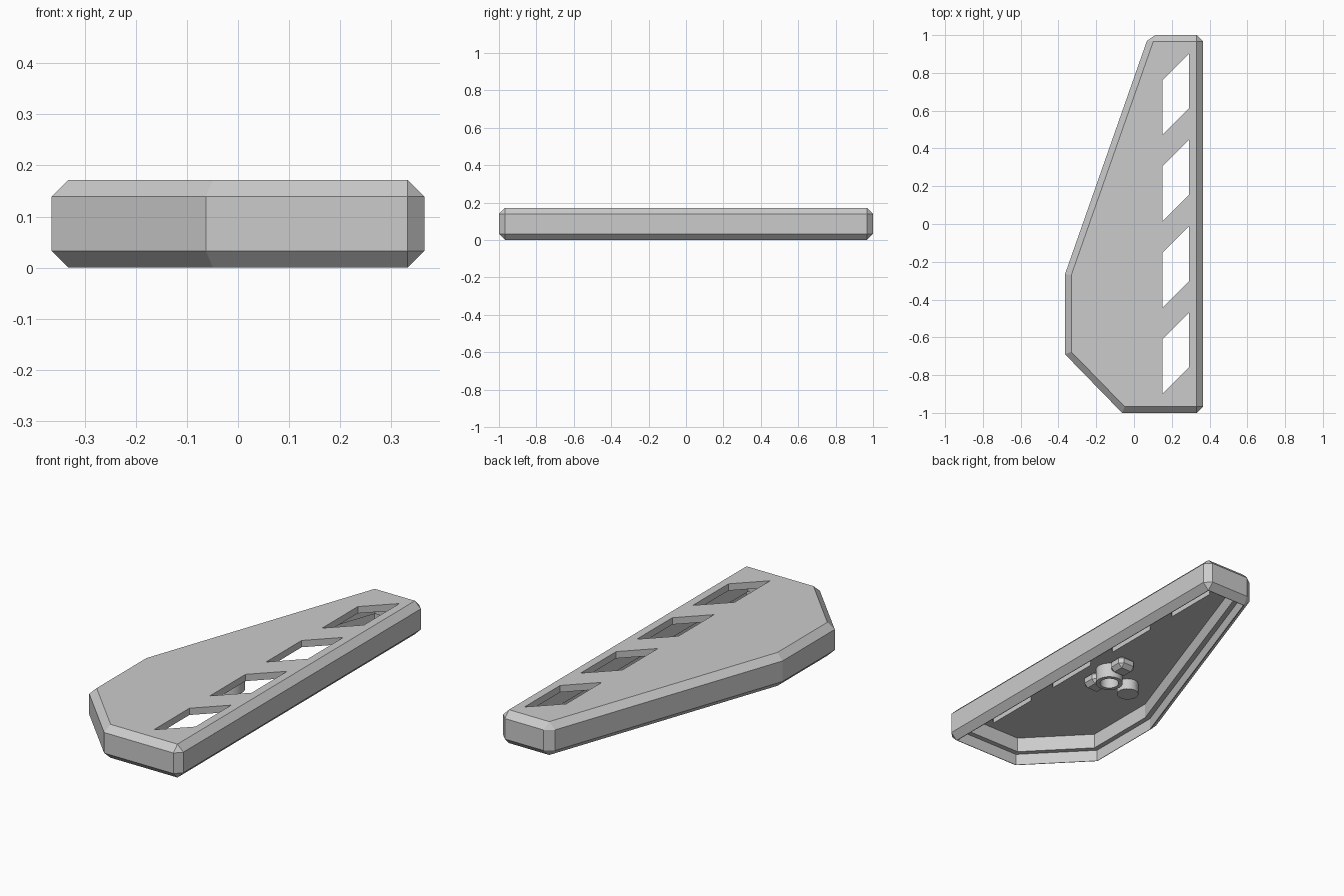
import bpy, bmesh, math
from mathutils import Vector, geometry

old = bpy.data.objects.get("Cube")
if old:
    bpy.data.objects.remove(old)

grey = bpy.data.materials.new("light grey")
grey.use_nodes = True
grey.diffuse_color = (0.6, 0.6, 0.6, 1)
grey.node_tree.nodes["Principled BSDF"].inputs["Base Color"].default_value = grey.diffuse_color

OUTLINE = [(0.365, -1), (0.365, 1), (0.079, 1), (-0.365, -0.265), (-0.365, -0.69), (-0.063, -1)]
CHAMFER = 0.033
CEILING = 0.137
TOP = 0.172


def inset(points, d):
    """Move every side of a counter-clockwise convex outline inwards by d."""
    lines = []
    for i, p in enumerate(points):
        a, b = Vector(p), Vector(points[(i + 1) % len(points)])
        side = (b - a).normalized()
        shift = Vector((-side.y, side.x)) * d
        lines.append((a + shift, b + shift))
    result = []
    for i, (c, e) in enumerate(lines):
        a, b = lines[i - 1]
        u, v, w = b - a, e - c, c - a
        t = (w.x * v.y - w.y * v.x) / (u.x * v.y - u.y * v.x)
        result.append(a + u * t)
    return result


def prism(name, points, z0, z1, chamfer=0):
    bm = bmesh.new()
    face = bm.faces.new([bm.verts.new((p[0], p[1], z0)) for p in points])
    up = bmesh.ops.extrude_face_region(bm, geom=[face])["geom"]
    bmesh.ops.translate(bm, vec=(0, 0, z1 - z0), verts=[g for g in up if isinstance(g, bmesh.types.BMVert)])
    bmesh.ops.recalc_face_normals(bm, faces=bm.faces)
    if chamfer:
        sharp = [e for e in bm.edges if e.calc_face_angle() > math.radians(60)]
        bmesh.ops.bevel(bm, geom=sharp, offset=chamfer, segments=1, affect='EDGES', profile=0.5)
    mesh = bpy.data.meshes.new(name)
    bm.to_mesh(mesh)
    bm.free()
    obj = bpy.data.objects.new(name, mesh)
    mesh.materials.append(grey)
    bpy.context.collection.objects.link(obj)
    return obj


def cut(target, cutter):
    cutter.hide_render = True
    mod = target.modifiers.new("cut", 'BOOLEAN')
    mod.operation = 'DIFFERENCE'
    mod.solver = 'EXACT'
    mod.object = cutter
    bpy.context.view_layer.objects.active = target
    bpy.ops.object.modifier_apply(modifier=mod.name)
    bpy.data.objects.remove(cutter)


def circle(x, y, r, n=32):
    return [(x + r * math.cos(math.tau * i / n), y + r * math.sin(math.tau * i / n)) for i in range(n)]


# Chamfered shell, hollowed from below with a stepped ledge
shell = prism("shell", OUTLINE, 0, TOP, CHAMFER)
cut(shell, prism("lower_cavity", inset(OUTLINE, 0.036), -0.1, 0.06))
cut(shell, prism("upper_cavity", inset(OUTLINE, 0.062), -0.05, CEILING))

# Four slanted slots along the straight side
for i in range(4):
    y = -0.9 + i * 0.457
    slot = [(0.15, y), (0.29, y + 0.14), (0.29, y + 0.43), (0.15, y + 0.29)]
    cut(shell, prism("slot_cutter", slot, 0.1, 0.3))

# Mount under the top plate: hollow boss between two blocks, plus a pin
BX, BY = 0.05, -0.13
boss = prism("mount_boss", circle(BX, BY, 0.066), 0.06, CEILING + 0.01)
cut(boss, prism("boss_hole", circle(BX, BY, 0.046), 0, CEILING))
for name, s in (("front_mount_block", -1), ("back_mount_block", 1)):
    y0, y1 = sorted((BY + s * 0.055, BY + s * 0.15))
    block = [(BX - 0.05, y0), (BX + 0.05, y0), (BX + 0.05, y1), (BX - 0.05, y1)]
    prism(name, block, 0.08, CEILING + 0.01, 0.02)
pin = prism("mount_pin", circle(-0.11, -0.18, 0.053), 0.08, CEILING + 0.01)

# Smooth round sides, crisp edges
for obj in (boss, pin):
    bpy.ops.object.select_all(action='DESELECT')
    obj.select_set(True)
    bpy.context.view_layer.objects.active = obj
    bpy.ops.object.shade_smooth_by_angle(angle=math.radians(30))
